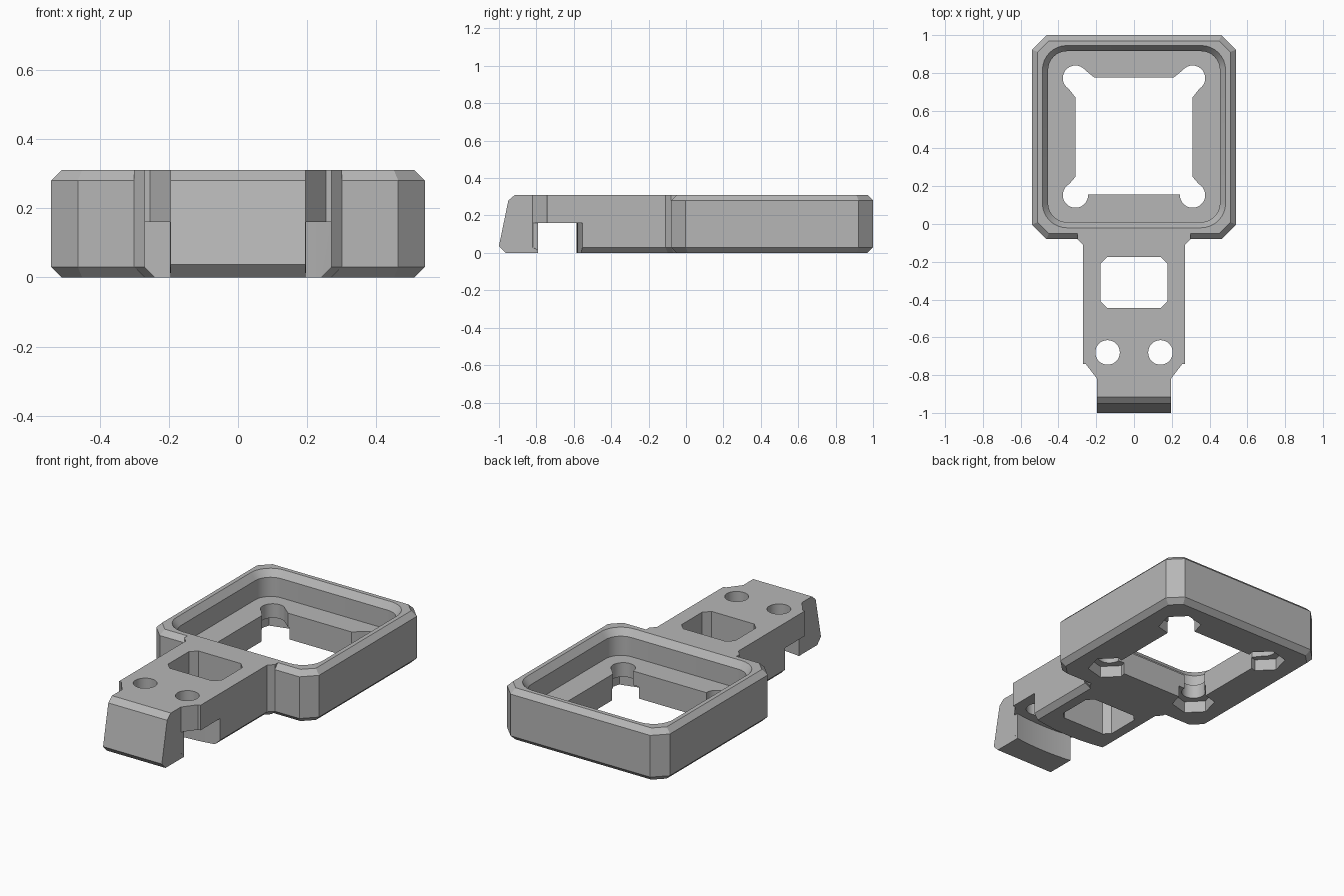
import bpy, bmesh, math
from mathutils import Vector, Matrix

if "Cube" in bpy.data.objects:
    bpy.data.objects.remove(bpy.data.objects["Cube"])

TOP, FLOOR, CHAMFER = 0.31, 0.155, 0.03

grey = bpy.data.materials.new("plain grey")
grey.use_nodes = True
colour = (0.47, 0.47, 0.47, 1)
grey.diffuse_color = colour
grey.node_tree.nodes["Principled BSDF"].inputs["Base Color"].default_value = colour


def inset(points, d):
    """Move every edge of a counter-clockwise outline inward by d."""
    result = []
    for i, p in enumerate(points):
        p = Vector(p)
        a = (p - Vector(points[i - 1])).normalized()
        b = (Vector(points[(i + 1) % len(points)]) - p).normalized()
        na, nb = Vector((-a.y, a.x)), Vector((-b.y, b.x))
        result.append(p + (na + nb) * d / (1 + na.dot(nb)))
    return result


def loft(name, outline, levels):
    """Stack copies of an outline; levels are (z, inset) pairs."""
    bm = bmesh.new()
    rings = [[bm.verts.new((p[0], p[1], z)) for p in inset(outline, d)] for z, d in levels]
    n = len(outline)
    bm.faces.new(rings[0][::-1])
    bm.faces.new(rings[-1])
    for low, high in zip(rings, rings[1:]):
        for i in range(n):
            j = (i + 1) % n
            bm.faces.new((low[i], low[j], high[j], high[i]))
    bmesh.ops.recalc_face_normals(bm, faces=bm.faces)
    mesh = bpy.data.meshes.new(name)
    bm.to_mesh(mesh)
    bm.free()
    mesh.materials.append(grey)
    obj = bpy.data.objects.new(name, mesh)
    bpy.context.collection.objects.link(obj)
    return obj


def combine(target, other, operation):
    """Apply a boolean and discard the second object."""
    mod = target.modifiers.new(operation, 'BOOLEAN')
    mod.operation, mod.solver, mod.object = operation, 'EXACT', other
    bpy.context.view_layer.objects.active = target
    bpy.ops.object.modifier_apply(modifier=mod.name)
    bpy.data.objects.remove(other)


def mirrored(half):
    """Complete the +x half of an outline, listed from front to back."""
    return half + [(-x, y) for x, y in reversed(half)]


def ring(x, y, r, n, turn=0):
    steps = [turn + math.tau * i / n for i in range(n)]
    return [(x + r * math.cos(a), y + r * math.sin(a)) for a in steps]


def cut_box(x, y0, y1, c):
    return mirrored([(x - c, y0), (x, y0 + c), (x, y1 - c), (x - c, y1)])


def rounded(x, y0, y1, r, n=8):
    half = []
    for cy, start in ((y0 + r, -math.pi / 2), (y1 - r, 0)):
        for i in range(n + 1):
            a = start + math.pi / 2 * i / n
            half.append((x - r + r * math.cos(a), cy + r * math.sin(a)))
    return mirrored(half)


# Square housing with chamfered edges
holder = loft("square_holder_with_arm", cut_box(0.54, -0.08, 1.0, 0.077),
              [(0, CHAMFER), (CHAMFER, 0), (TOP - CHAMFER, 0), (TOP, CHAMFER)])

# Arm with flared root and narrowed tip
arm = loft("arm", mirrored([(0.195, -0.82), (0.255, -0.742), (0.27, -0.742), (0.27, -0.11),
                            (0.30, -0.08), (0.30, 0.1)]),
           [(0, CHAMFER), (CHAMFER, 0), (TOP, 0)])
combine(holder, arm, 'UNION')

# Downward hook: side profile in (y, z), extruded across x
hook = loft("hook", [(-0.965, 0), (-0.75, 0), (-0.75, TOP), (-0.915, TOP), (-0.95, 0.28), (-1, 0.037)],
            [(-0.195, 0), (0.195, 0)])
hook.data.transform(Matrix(((0, 0, 1, 0), (1, 0, 0, 0), (0, 1, 0, 0), (0, 0, 0, 1))))
combine(holder, hook, 'UNION')

# Curved slot under the arm, between the hook and the main block
centre = 0.615


def arc(radius, half_width, n=16):
    xs = [half_width * (2 * i / n - 1) for i in range(n + 1)]
    return [(x, centre - math.sqrt(radius ** 2 - x * x)) for x in xs]


slot = arc(1.42, 0.196) + [(0.196, -0.86), (0.32, -0.86)] + arc(1.2, 0.32)[::-1] \
    + [(-0.32, -0.86), (-0.196, -0.86)]
combine(holder, loft("slot_cutter", slot, [(-0.1, 0), (0.16, 0)]), 'DIFFERENCE')

# Pocket with a sloped inner rim
combine(holder, loft("pocket_cutter", rounded(0.485, -0.02, 0.945, 0.13),
                     [(FLOOR, 0.03), (TOP - 0.04, 0.03), (TOP, 0), (TOP + 0.1, 0)]), 'DIFFERENCE')

# Through openings: floor window with flared corners, and arm window
through = [(-0.1, 0), (0.5, 0)]
floor_window = mirrored([(0.245, 0.155), (0.25, 0.13), (0.37, 0.18), (0.31, 0.25),
                         (0.31, 0.67), (0.365, 0.74), (0.265, 0.82), (0.21, 0.775)])
for outline in (floor_window, cut_box(0.178, -0.445, -0.175, 0.037)):
    combine(holder, loft("window_cutter", outline, through), 'DIFFERENCE')

# Screw holes in arm and housing, with hexagonal nut seats beneath the housing
for side in (-1, 1):
    combine(holder, loft("hole_cutter", ring(side * 0.14, -0.68, 0.065, 32), through), 'DIFFERENCE')
    for y in (0.153, 0.772):
        x = side * 0.31
        combine(holder, loft("hole_cutter", ring(x, y, 0.067, 32), through), 'DIFFERENCE')
        combine(holder, loft("nut_cutter", ring(x, y, 0.12, 6, math.radians(15)),
                             [(-0.1, 0), (0.07, 0)]), 'DIFFERENCE')

# Smooth curved walls, keep edges crisp
bpy.ops.object.select_all(action='DESELECT')
holder.select_set(True)
bpy.context.view_layer.objects.active = holder
bpy.ops.object.shade_smooth_by_angle(angle=math.radians(25))
